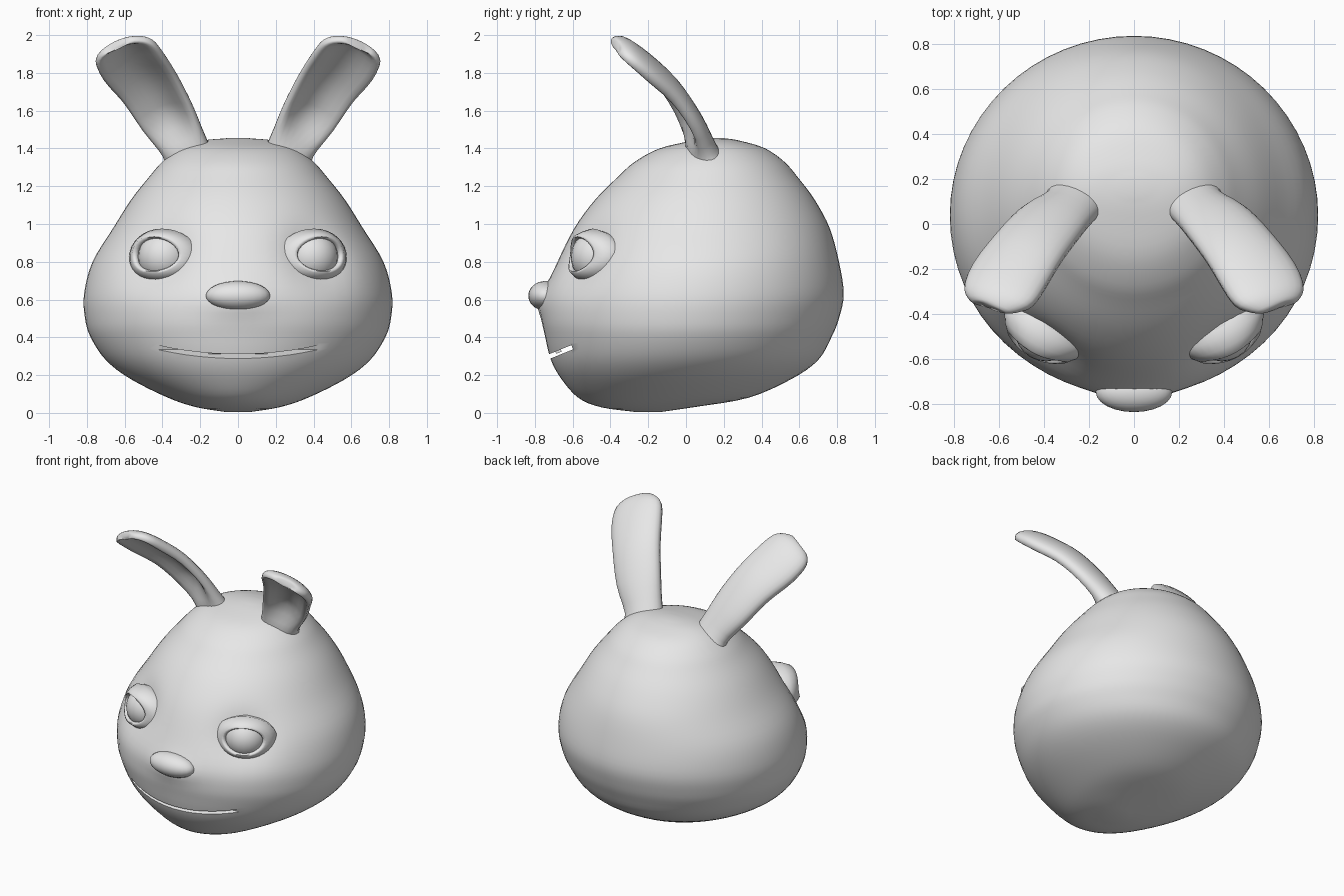
import bpy
import bmesh
from math import sin, cos, pi, exp, sqrt, radians
from mathutils import Vector, Matrix

default_cube = bpy.data.objects.get("Cube")
if default_cube:
    bpy.data.objects.remove(default_cube, do_unlink=True)

grey = bpy.data.materials.new("plain grey")
grey.use_nodes = True
grey.diffuse_color = (0.8, 0.8, 0.8, 1)
grey.node_tree.nodes["Principled BSDF"].inputs["Base Color"].default_value = grey.diffuse_color


def finish(name, bm, material=grey):
    """Turn a bmesh into a linked object."""
    bmesh.ops.recalc_face_normals(bm, faces=bm.faces)
    mesh = bpy.data.meshes.new(name)
    bm.to_mesh(mesh)
    bm.free()
    mesh.materials.append(material)
    obj = bpy.data.objects.new(name, mesh)
    bpy.context.collection.objects.link(obj)
    return obj


def smooth(obj, angle=50):
    bpy.ops.object.select_all(action="DESELECT")
    obj.select_set(True)
    bpy.context.view_layer.objects.active = obj
    bpy.ops.object.shade_smooth_by_angle(angle=radians(angle))


def apply_modifiers(obj):
    bpy.ops.object.select_all(action="DESELECT")
    obj.select_set(True)
    bpy.context.view_layer.objects.active = obj
    for name in [m.name for m in obj.modifiers]:
        bpy.ops.object.modifier_apply(modifier=name)


def loft(name, rings, closed_loop=False):
    """Skin a list of equal rings; cap the ends or join last to first."""
    bm = bmesh.new()
    loops = [[bm.verts.new(p) for p in ring] for ring in rings]
    pairs = list(zip(loops, loops[1:]))
    if closed_loop:
        pairs.append((loops[-1], loops[0]))
    else:
        bm.faces.new(loops[0])
        bm.faces.new(loops[-1])
    count = len(loops[0])
    for low, high in pairs:
        for i in range(count):
            j = (i + 1) % count
            bm.faces.new((low[i], low[j], high[j], high[i]))
    return finish(name, bm)


def spline(rows, steps):
    """Catmull-Rom through rows of numbers."""
    pts = [Vector(r) for r in rows]
    pts = [pts[0] * 2 - pts[1]] + pts + [pts[-1] * 2 - pts[-2]]
    out = []
    for a, b, c, d in zip(pts, pts[1:], pts[2:], pts[3:]):
        for k in range(steps):
            t = k / steps
            out.append((b * 2 + (c - a) * t + (a * 2 - b * 5 + c * 4 - d) * t * t
                        + (b * 3 - a - c * 3 + d) * t ** 3) / 2)
    return out + [pts[-2]]


def ball(name, centre, radii, rotation=Matrix()):
    bm = bmesh.new()
    place = Matrix.Translation(centre) @ rotation @ Matrix.Diagonal((*radii, 1))
    bmesh.ops.create_uvsphere(bm, u_segments=24, v_segments=16, radius=1, matrix=place)
    return finish(name, bm)


def box(name, centre, size, tilt):
    bm = bmesh.new()
    place = (Matrix.Translation(centre) @ Matrix.Rotation(tilt, 4, "X")
             @ Matrix.Diagonal((*size, 1)))
    bmesh.ops.create_cube(bm, size=1, matrix=place)
    return finish(name, bm)


# Head: rows of height, half width, front edge, back edge
head_rows = [
    (0.004, 0.06, -0.26, -0.14), (0.03, 0.22, -0.45, 0.04),
    (0.08, 0.37, -0.57, 0.33), (0.18, 0.57, -0.66, 0.56),
    (0.28, 0.70, -0.715, 0.70), (0.4, 0.78, -0.745, 0.77),
    (0.5, 0.81, -0.76, 0.81), (0.63, 0.815, -0.75, 0.835),
    (0.8, 0.77, -0.68, 0.81), (0.98, 0.66, -0.59, 0.76),
    (1.13, 0.565, -0.48, 0.68), (1.25, 0.47, -0.36, 0.59),
    (1.33, 0.40, -0.27, 0.52), (1.4, 0.31, -0.14, 0.42),
    (1.44, 0.2, 0.03, 0.29), (1.455, 0.05, 0.13, 0.2),
]


def sculpt(p):
    """Sink the eye sockets and swell the muzzle under the nose."""
    socket = Vector((0.42, -0.55, 0.83))
    dist = (Vector((abs(p.x), p.y, p.z)) - socket).length
    sink = 0.06 * exp(-(dist / 0.17) ** 2)
    side = 1 if p.x > 0 else -1
    p = p + Vector((-0.5 * side, 0.85, 0)) * sink
    muzzle = exp(-(p.x / 0.15) ** 2 - ((p.z - 0.59) / 0.08) ** 2)
    if p.y < 0:
        p.y -= 0.03 * muzzle
    return p


SEGMENTS = 64
head_rings = []
for z, half, front, back in spline(head_rows, 4):
    mid, depth = (front + back) / 2, (back - front) / 2
    angles = [2 * pi * i / SEGMENTS for i in range(SEGMENTS)]
    head_rings.append([sculpt(Vector((half * cos(a), mid + depth * sin(a), z)))
                       for a in angles])
head = loft("head", head_rings)

# Mouth: a tilted slit cut through the front of the head
tilt = radians(22)
mouth_cutter = box("mouth_cutter", (0, -0.7, 0.308), (2, 0.21, 0.024), tilt)
mouth_cutter.hide_render = True
cut = head.modifiers.new("mouth", "BOOLEAN")
cut.operation = "DIFFERENCE"
cut.solver = "EXACT"
cut.object = mouth_cutter
apply_modifiers(head)
bpy.data.objects.remove(mouth_cutter, do_unlink=True)
smooth(head)

# Nose
nose = ball("nose", (0, -0.745, 0.62), (0.17, 0.09, 0.078))
smooth(nose)

# Ear: rows of centre x, y, z, half width, half thickness
ear_rows = [
    (0.24, 0.13, 1.28, 0.15, 0.10), (0.28, 0.08, 1.4, 0.13, 0.08),
    (0.37, 0.01, 1.56, 0.155, 0.07), (0.465, -0.1, 1.72, 0.168, 0.07),
    (0.555, -0.23, 1.84, 0.18, 0.07), (0.60, -0.32, 1.915, 0.165, 0.06),
    (0.62, -0.365, 1.945, 0.11, 0.04), (0.625, -0.375, 1.95, 0.05, 0.02),
]


def ear_rings(side):
    rows = spline(ear_rows, 3)
    rings = []
    for i, row in enumerate(rows):
        ahead, behind = rows[min(i + 1, len(rows) - 1)], rows[max(i - 1, 0)]
        along = (Vector(ahead[:3]) - Vector(behind[:3])).normalized()
        across = Vector((0.8, 0.38, -0.45))
        across = (across - along * across.dot(along)).normalized()
        back = along.cross(across)
        cup = min(1, max(0, (i - 3) / 3)) * min(1, (len(rows) - 1 - i) / 5)
        ring = []
        for k in range(24):
            a = 2 * pi * k / 24
            s = sin(a)
            if s < 0:
                hollow = 2.2 * s * (1 + s) + 0.35 * s * s
                s = s * (1 - cup) + hollow * cup
            p = Vector(row[:3]) + across * row[3] * cos(a) + back * row[4] * s
            ring.append((p.x * side, p.y, min(p.z, 2)))
        rings.append(ring)
    return rings


# Eyelid: rows of outline scale and lift along the gaze
lid_rows = [(1, 0), (1.08, 0.016), (1.22, 0.012), (1.45, -0.02),
            (1.7, -0.07), (1.6, -0.12), (0.95, -0.05)]


def lid_rings(side, centre):
    gaze = Vector((0.45 * side, -0.88, 0.12)).normalized()
    right = gaze.cross(Vector((0, 0, 1))).normalized()
    up = right.cross(gaze)
    rings = []
    for scale, lift in lid_rows:
        ring = []
        for k in range(32):
            a = 2 * pi * k / 32
            u, v = 0.122 * cos(a), 0.086 * sin(a)
            depth = sqrt(0.143 ** 2 - u * u - v * v) + lift
            ring.append(centre + right * u * scale + up * v * scale + gaze * depth)
        rings.append(ring)
    return rings


for side, label in ((1, "left"), (-1, "right")):
    smooth(loft(label + "_ear", ear_rings(side)), 80)
    eye_centre = Vector((0.39 * side, -0.47, 0.825))
    smooth(ball(label + "_eyeball", eye_centre, (0.14, 0.14, 0.14)))
    smooth(loft(label + "_eyelid", lid_rings(side, eye_centre), True), 80)
    # Front tooth hanging in the mouth slit
    box(label + "_tooth", (0.081 * side, -0.675, 0.325), (0.148, 0.03, 0.014), tilt)
